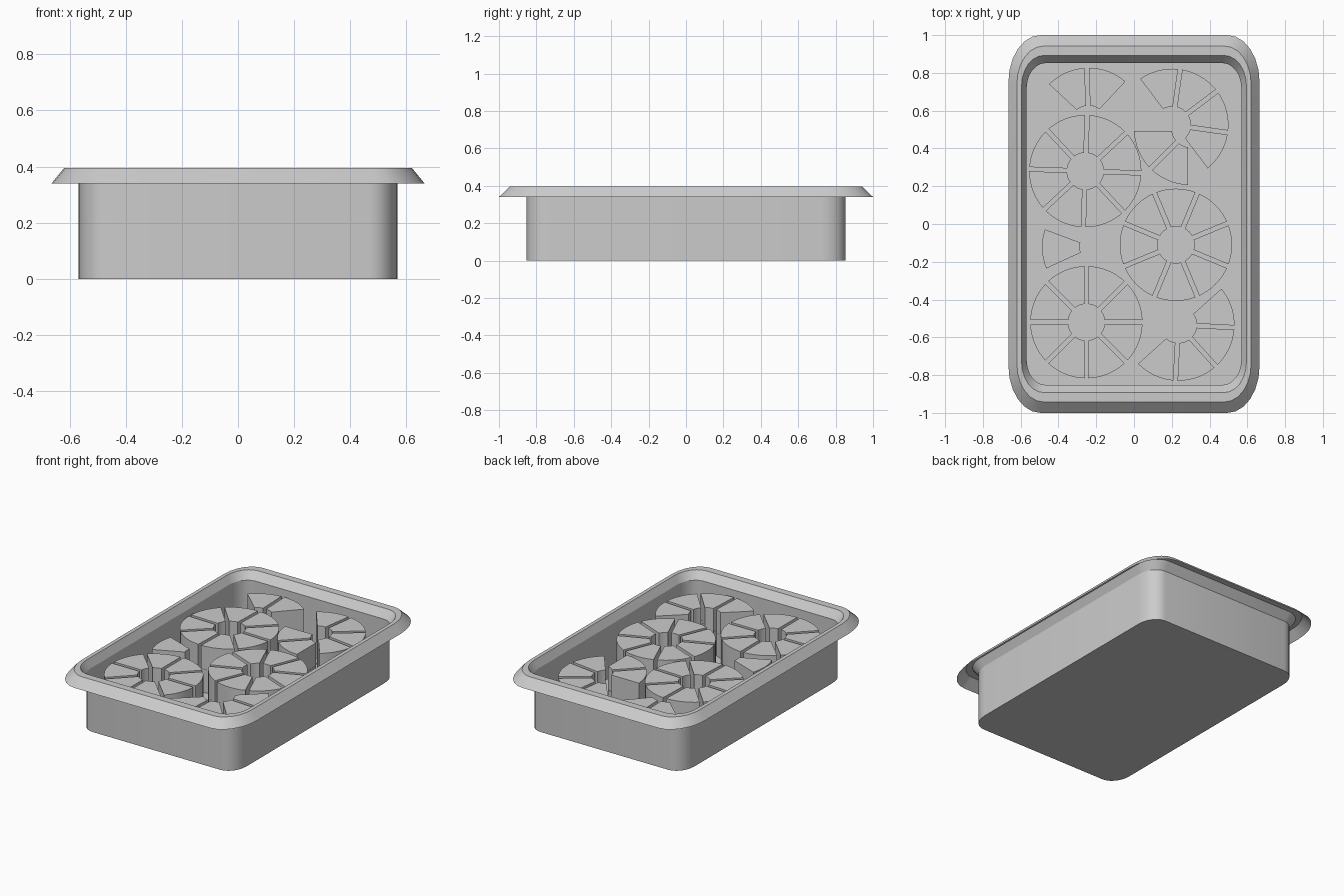
import bpy, bmesh, math

if "Cube" in bpy.data.objects:
    bpy.data.objects.remove(bpy.data.objects["Cube"])

CORNER_STEPS = 6


def rounded_loop(hx, hy, rx, ry):
    """Counter-clockwise rounded rectangle outline."""
    pts = []
    for q, (sx, sy) in enumerate([(1, 1), (-1, 1), (-1, -1), (1, -1)]):
        for i in range(CORNER_STEPS + 1):
            a = math.radians(90 * (q + i / CORNER_STEPS))
            pts.append((sx * (hx - rx) + rx * math.cos(a),
                        sy * (hy - ry) + ry * math.sin(a)))
    return pts


def finish(bm, name, angle):
    mesh = bpy.data.meshes.new(name)
    bm.to_mesh(mesh)
    bm.free()
    obj = bpy.data.objects.new(name, mesh)
    bpy.context.collection.objects.link(obj)
    bpy.ops.object.select_all(action='DESELECT')
    obj.select_set(True)
    bpy.context.view_layer.objects.active = obj
    bpy.ops.object.shade_smooth_by_angle(angle=math.radians(angle))
    return obj


# Tray: thin pressed sheet, floor, wall, and turned-over rim open underneath
def make_tray():
    bm = bmesh.new()
    # half x, half y, corner rx, corner ry, z
    profile = [(0.568, 0.852, 0.10, 0.13, 0.0),
               (0.568, 0.852, 0.10, 0.13, 0.345),
               (0.595, 0.893, 0.12, 0.16, 0.395),
               (0.620, 0.942, 0.14, 0.20, 0.395),
               (0.665, 1.000, 0.17, 0.25, 0.34)]
    rings = [[bm.verts.new((x, y, z)) for x, y in rounded_loop(hx, hy, rx, ry)]
             for hx, hy, rx, ry, z in profile]
    bm.faces.new(rings[0])
    n = len(rings[0])
    for lo, hi in zip(rings, rings[1:]):
        for i in range(n):
            j = (i + 1) % n
            bm.faces.new((lo[j], lo[i], hi[i], hi[j]))
    finish(bm, "tray", 25)


# One slice: ring sector with parallel-sided gaps to its neighbours
def add_slice(bm, cx, cy, a0, a1, z0, z1, r_in=0.097, r_out=0.297, gap=0.011):
    def arc(r, steps):
        d = math.asin(gap / r)
        s, e = math.radians(a0) + d, math.radians(a1) - d
        return [(cx + r * math.cos(s + (e - s) * i / steps),
                 cy + r * math.sin(s + (e - s) * i / steps)) for i in range(steps + 1)]
    outline = arc(r_out, 8) + arc(r_in, 4)[::-1]
    lo = [bm.verts.new((x, y, z0)) for x, y in outline]
    hi = [bm.verts.new((x, y, z1)) for x, y in outline]
    bm.faces.new(hi)
    bm.faces.new(lo[::-1])
    n = len(lo)
    for i in range(n):
        j = (i + 1) % n
        bm.faces.new((lo[i], lo[j], hi[j], hi[i]))


make_tray()

# Slice groups: name, centre x, centre y, start angle, number of 45 degree slices
groups = [("ring_left_back", -0.258, 0.28, -2, 8),
          ("ring_left_front", -0.252, -0.52, 0, 8),
          ("ring_right_middle", 0.222, -0.11, 22.5, 8),
          ("slices_back_left", -0.24, 0.53, 47, 2),
          ("slices_back_right", 0.203, 0.525, -53, 4),
          ("slices_centre", 0.297, 0.503, 180, 2),
          ("slice_left_middle", -0.19, -0.122, 159.5, 1),
          ("slices_front_right", 0.235, -0.533, -138, 4)]
layers = [("lower", 0.003, 0.156), ("upper", 0.157, 0.31)]

for name, cx, cy, start, count in groups:
    for layer, z0, z1 in layers:
        bm = bmesh.new()
        for k in range(count):
            add_slice(bm, cx, cy, start + 45 * k, start + 45 * (k + 1), z0, z1)
        finish(bm, f"{name}_{layer}", 30)
